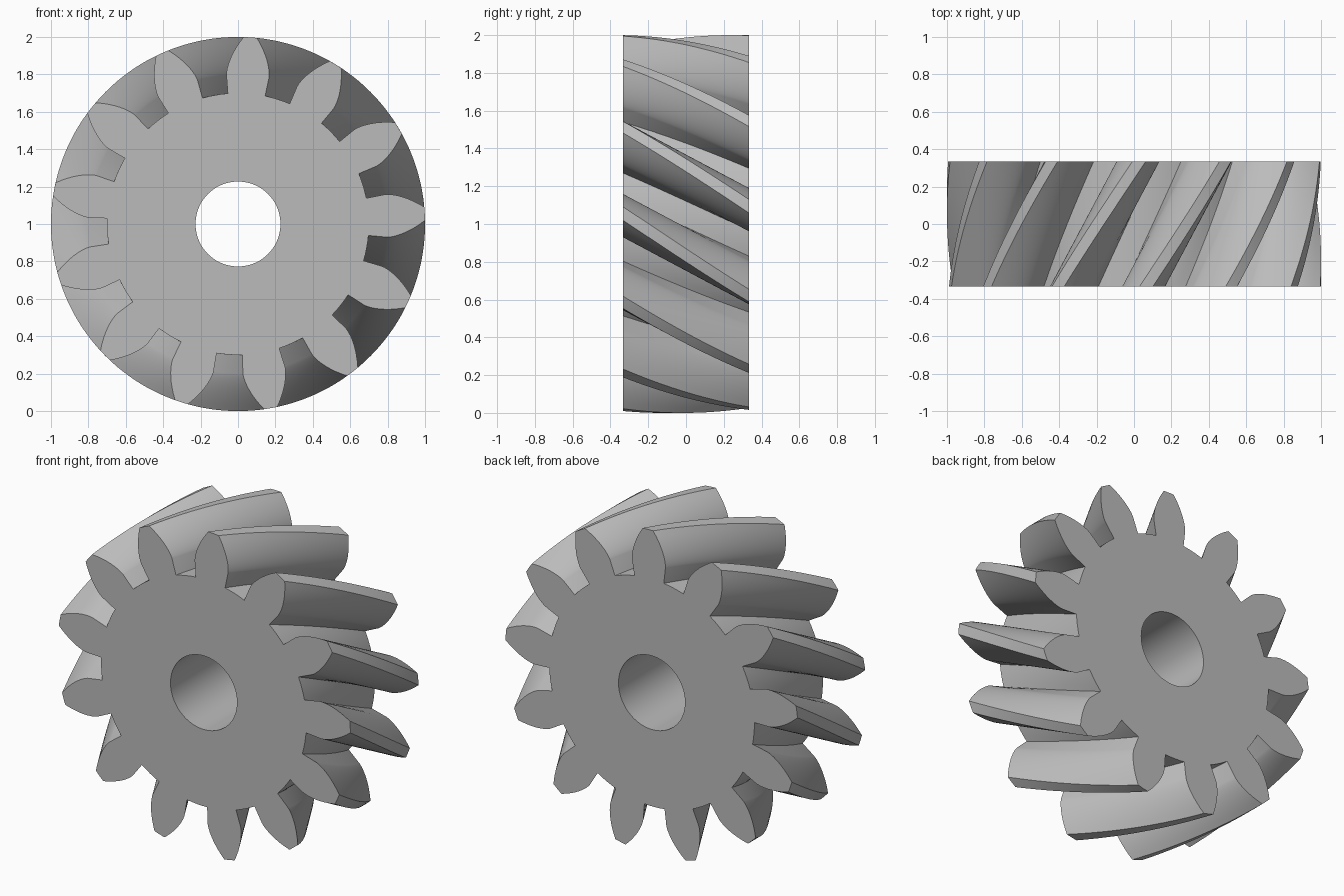
import bpy, bmesh, math
from mathutils import Vector

cube = bpy.data.objects.get("Cube")
if cube:
    bpy.data.objects.remove(cube, do_unlink=True)

# Gear proportions
TEETH = 13
TIP = 1.0
MODULE = TIP / (TEETH / 2 + 1)
PITCH = MODULE * TEETH / 2
ROOT = PITCH - 1.25 * MODULE
BORE = 0.227
WIDTH = 2 / 3
HELIX = math.radians(30)
PRESSURE = math.atan(math.tan(math.radians(20)) / math.cos(HELIX))
BASE = PITCH * math.cos(PRESSURE)
TWIST = -WIDTH * math.tan(HELIX) / PITCH
PHASE = math.radians(86.25)
LAYERS, FLANK, ARC = 24, 10, 4


def involute(angle):
    return math.tan(angle) - angle


def half_angle(radius):
    """Half of the tooth's angular thickness at a radius."""
    a = math.acos(min(1, BASE / radius))
    return math.pi / (2 * TEETH) + involute(PRESSURE) - involute(a)


def tooth_profile():
    """(radius, angle) points of one tooth and the gullet after it."""
    radii = [ROOT] + [BASE + (TIP - BASE) * (i / FLANK) ** 1.5 for i in range(FLANK + 1)]
    rise = [(r, -half_angle(r)) for r in radii]
    fall = [(r, -a) for r, a in reversed(rise)]
    tip = [(TIP, 0)]
    start = fall[-1][1]
    gap = 2 * math.pi / TEETH - 2 * start
    floor = [(ROOT, start + gap * i / ARC) for i in range(1, ARC)]
    return rise + tip + fall + floor


def place(radius, angle, y):
    return Vector((radius * math.cos(angle), y, TIP + radius * math.sin(angle)))


def ring(bm, points, y, turn=0):
    return [bm.verts.new(place(r, a + turn, y)) for r, a in points]


def bridge(bm, a, b):
    for i in range(len(a)):
        j = (i + 1) % len(a)
        bm.faces.new((a[i], a[j], b[j], b[i]))


def loop_edges(bm, verts):
    return [bm.edges.get((v, verts[(i + 1) % len(verts)])) for i, v in enumerate(verts)]


bm = bmesh.new()

# Helical toothed rim
outline = [(r, a + PHASE + k * 2 * math.pi / TEETH)
           for k in range(TEETH) for r, a in tooth_profile()]
rims = [ring(bm, outline, WIDTH * (i / LAYERS - 0.5), TWIST * i / LAYERS)
        for i in range(LAYERS + 1)]
for lower, upper in zip(rims, rims[1:]):
    bridge(bm, lower, upper)

# Shaft bore
circle = [(BORE, 2 * math.pi * i / 72) for i in range(72)]
bores = [ring(bm, circle, y) for y in (-WIDTH / 2, WIDTH / 2)]
bridge(bm, *bores)

# Flat end faces
for rim, bore, side in ((rims[0], bores[0], -1), (rims[-1], bores[1], 1)):
    bmesh.ops.triangle_fill(bm, use_beauty=True, normal=(0, side, 0),
                            edges=loop_edges(bm, rim) + loop_edges(bm, bore))
bmesh.ops.recalc_face_normals(bm, faces=bm.faces[:])

mesh = bpy.data.meshes.new("helical_gear")
bm.to_mesh(mesh)
bm.free()
gear = bpy.data.objects.new("helical_gear", mesh)
bpy.context.collection.objects.link(gear)

# Plain grey metal
grey = bpy.data.materials.new("plain_grey")
grey.use_nodes = True
colour = (0.5, 0.5, 0.5, 1)
grey.diffuse_color = colour
grey.node_tree.nodes["Principled BSDF"].inputs["Base Color"].default_value = colour
mesh.materials.append(grey)

bpy.ops.object.select_all(action="DESELECT")
gear.select_set(True)
bpy.context.view_layer.objects.active = gear
bpy.ops.object.shade_smooth_by_angle(angle=math.radians(30))
